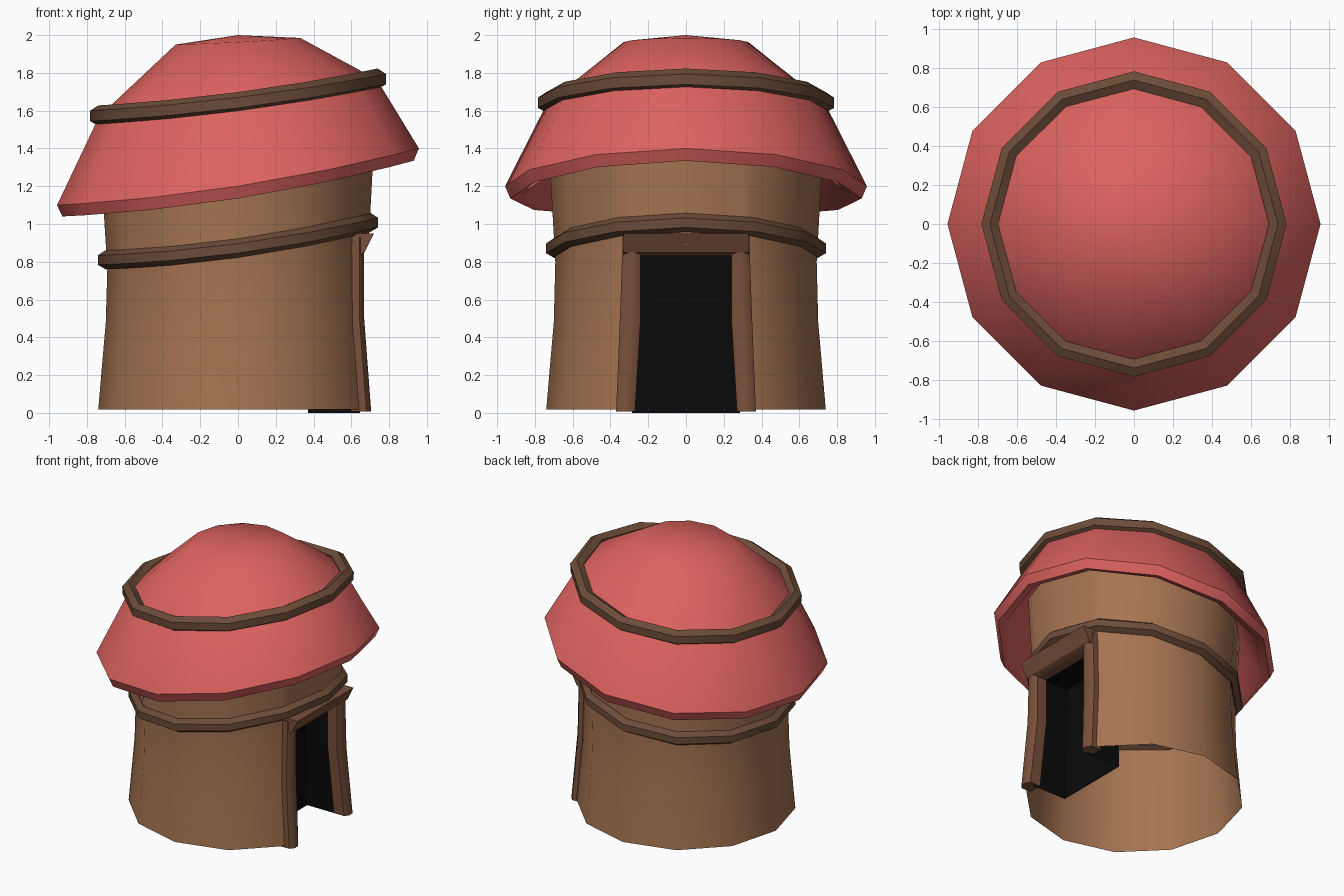
import bpy, bmesh, math

if "Cube" in bpy.data.objects:
    bpy.data.objects.remove(bpy.data.objects["Cube"])

SIDES = 12


def material(name, rgb):
    m = bpy.data.materials.new(name)
    m.diffuse_color = (*rgb, 1)
    m.use_nodes = True
    m.node_tree.nodes["Principled BSDF"].inputs["Base Color"].default_value = m.diffuse_color
    return m


RED = material("roof red", (0.72, 0.125, 0.115))
CLAY = material("clay brown", (0.38, 0.175, 0.083))
WOOD = material("dark wood", (0.15, 0.072, 0.04))
FRAME = material("door wood", (0.19, 0.08, 0.043))
BLACK = material("doorway black", (0.003, 0.003, 0.003))


def finish(bm, name, mat, angle=40, recalc=True):
    if recalc:
        bmesh.ops.recalc_face_normals(bm, faces=bm.faces)
    me = bpy.data.meshes.new(name)
    bm.to_mesh(me)
    bm.free()
    ob = bpy.data.objects.new(name, me)
    bpy.context.collection.objects.link(ob)
    me.materials.append(mat)
    bpy.ops.object.select_all(action='DESELECT')
    ob.select_set(True)
    bpy.context.view_layer.objects.active = ob
    bpy.ops.object.shade_smooth_by_angle(angle=math.radians(angle))
    return ob


def lathe(profile, closed=False):
    """Rings given as (radius, z at left, z at middle, z at right)."""
    bm = bmesh.new()
    rings = []
    for r, a, b, c in profile:
        if r == 0:
            rings.append([bm.verts.new((0, 0, b))] * SIDES)
            continue
        ring = []
        for i in range(SIDES):
            t = 2 * math.pi * i / SIDES
            u = math.cos(t)
            z = b + (c - a) / 2 * u + ((a + c) / 2 - b) * u * u
            ring.append(bm.verts.new((r * u, r * math.sin(t), z)))
        rings.append(ring)
    pairs = list(zip(rings, rings[1:]))
    if closed:
        pairs.append((rings[-1], rings[0]))
    for p, q in pairs:
        for i in range(SIDES):
            j = (i + 1) % SIDES
            bm.faces.new(list(dict.fromkeys((p[i], p[j], q[j], q[i]))))
    return bm


def band(name, r, a, b, c, rx, rz, tilt):
    """Hexagonal hoop following the slanted ring."""
    prof = []
    for k in range(6):
        t = math.pi * k / 3 + tilt
        d = rz * math.sin(t)
        prof.append((r + rx * math.cos(t), a + d, b + d, c + d))
    finish(lathe(prof, True), name, WOOD, 50)


# Roof: slanted dome with a rolled lip and a hollow underside
finish(lathe([
    (0, 2.0, 2.0, 2.0), (0.33, 1.95, 1.963, 1.985),
    (0.735, 1.57, 1.64, 1.765), (0.958, 1.10, 1.20, 1.40),
    (0.93, 1.04, 1.135, 1.335), (0.87, 1.06, 1.155, 1.35),
    (0.67, 1.45, 1.53, 1.67), (0.30, 1.87, 1.88, 1.90), (0, 1.92, 1.92, 1.92),
]), "roof", RED, 45)

# Hoops on the roof and wall
band("roof_band", 0.738, 1.573, 1.643, 1.768, 0.052, 0.055, 0.5)
band("wall_band", 0.702, 0.81, 0.872, 1.008, 0.046, 0.05, 0.5)

# Wall: open drum, with the doorway cut out on the right side
bm = lathe([
    (0.74, 0.018, 0.018, 0.018), (0.70, 0.48, 0.48, 0.48),
    (0.692, 0.76, 0.80, 0.90), (0.725, 1.30, 1.38, 1.52)])
bmesh.ops.recalc_face_normals(bm, faces=bm.faces)
for co, no in (((0, 0.29, 0), (0, 1, 0)), ((0, -0.29, 0), (0, 1, 0)),
               ((0, 0, 0.89), (0, 0, 1))):
    front = [f for f in bm.faces if f.calc_center_median().x > 0.3]
    geom = set(front) | {e for f in front for e in f.edges} | {v for f in front for v in f.verts}
    bmesh.ops.bisect_plane(bm, geom=list(geom), plane_co=co, plane_no=no)
hole = []
for f in bm.faces:
    c = f.calc_center_median()
    if c.x > 0.3 and abs(c.y) < 0.29 and c.z < 0.89:
        hole.append(f)
bmesh.ops.delete(bm, geom=hole, context='FACES')
finish(bm, "wall", CLAY, 40, False)

# Doorway recess: black back, sides and ceiling, no floor
bm = bmesh.new()
plan = [(0.645, -1), (0.37, -1), (0.37, 1), (0.645, 1)]
low = [bm.verts.new((x, s * 0.285, 0.0)) for x, s in plan]
top = [bm.verts.new((x - (0.03 if x > 0.5 else 0), s * 0.26, 0.84)) for x, s in plan]
for i in range(3):
    bm.faces.new((low[i + 1], low[i], top[i], top[i + 1]))
bm.faces.new(top)
finish(bm, "doorway", BLACK, 30, False)

# Door posts: rings of (z, inner y, outer y, back x, front x)
for side, label in ((-1, "front"), (1, "back")):
    bm = bmesh.new()
    prev = None
    for z, yi, yo, xb, xf in ((0.008, 0.27, 0.37, 0.60, 0.705),
                              (0.50, 0.24, 0.35, 0.57, 0.668),
                              (0.93, 0.24, 0.335, 0.57, 0.668)):
        pts = [(xb, yi), (xf - 0.02, yi), (xf, yi + 0.03), (xf, yo - 0.03),
               (xf - 0.025, yo), (xb, yo)]
        ring = [bm.verts.new((x, side * y, z)) for x, y in pts]
        if prev:
            for i in range(6):
                j = (i + 1) % 6
                bm.faces.new((prev[i], prev[j], ring[j], ring[i]))
        else:
            bm.faces.new(ring)
        prev = ring
    bm.faces.new(prev)
    finish(bm, "door_post_" + label, FRAME, 50)

# Lintel leaning outward over the door
bm = bmesh.new()
section = [(0.57, 0.83), (0.645, 0.83), (0.68, 0.85), (0.73, 0.95), (0.57, 0.95)]
ends = [[bm.verts.new((x - (0.01 if x > 0.6 else 0), y, z)) for x, z in section]
        for y in (-0.33, 0.33)]
for i in range(5):
    j = (i + 1) % 5
    bm.faces.new((ends[0][i], ends[0][j], ends[1][j], ends[1][i]))
for e in ends:
    bm.faces.new(e)
finish(bm, "door_lintel", FRAME, 30)
